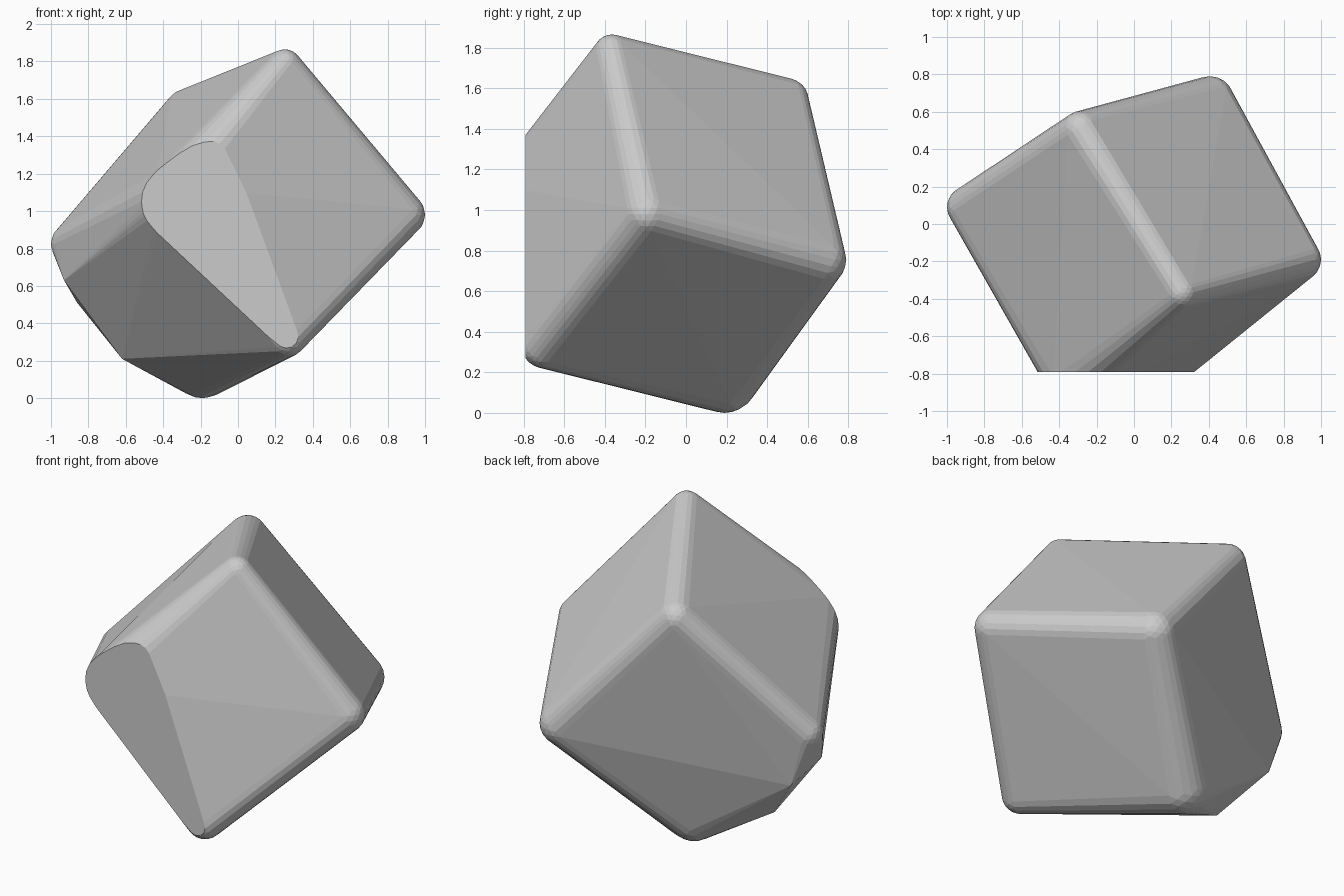
import bpy, bmesh
from mathutils import Vector, Matrix

if "Cube" in bpy.data.objects:
    bpy.data.objects.remove(bpy.data.objects["Cube"])

CUT_Y = -0.79  # flat broken front plane

# rounding spheres at the eight corners of the tilted cube: x, y, z, radius
corners = [
    (0.25, -0.365, 1.775, 0.09), (0.885, -0.19, 0.98, 0.115),
    (-0.28, 0.495, 1.54, 0.11), (0.405, 0.66, 0.755, 0.13),
    (-0.89, 0.09, 0.825, 0.11), (-0.19, 0.19, 0.165, 0.165),
    (0.26, -0.70, 0.33, 0.11), (-0.31, -0.79, 1.08, 0.18),
]
# slight bulges along the worn lower-left edge
bulges = [(-0.62, 0.00, 0.21), (-0.86, 0.18, 0.51), (-0.93, -0.03, 0.63)]

# rounded block: hull around the corner spheres
bm = bmesh.new()
for x, y, z, r in corners:
    bmesh.ops.create_icosphere(bm, subdivisions=3, radius=r,
                               matrix=Matrix.Translation(Vector((x, y, z))))
points = [v.co.copy() for v in bm.verts] + bulges
bm.clear()
for p in points:
    bm.verts.new(p)
bmesh.ops.convex_hull(bm, input=bm.verts[:])
bmesh.ops.delete(bm, geom=[v for v in bm.verts if not v.link_faces], context='VERTS')

# slice the front corner off and cap it
cut = bmesh.ops.bisect_plane(bm, geom=bm.verts[:] + bm.edges[:] + bm.faces[:],
                             plane_co=(0, CUT_Y, 0), plane_no=(0, -1, 0), clear_outer=True)
rim = [e for e in cut["geom_cut"] if isinstance(e, bmesh.types.BMEdge)]
bmesh.ops.contextual_create(bm, geom=rim)
bmesh.ops.recalc_face_normals(bm, faces=bm.faces[:])

mesh = bpy.data.meshes.new("rounded_stone_block")
bm.to_mesh(mesh)
bm.free()
block = bpy.data.objects.new("rounded_stone_block", mesh)
bpy.context.collection.objects.link(block)
